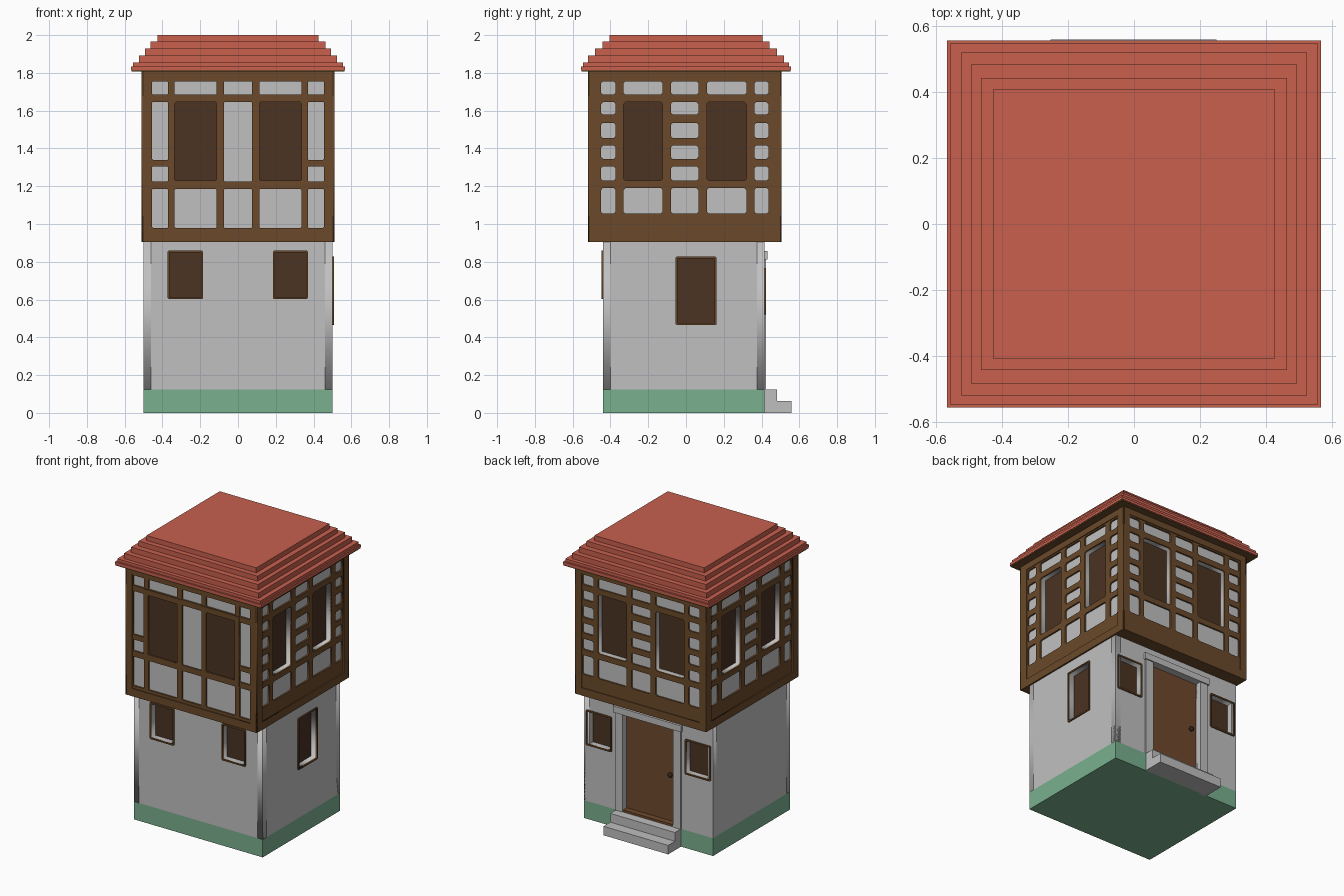
import bpy, bmesh, math
from mathutils import Matrix

if "Cube" in bpy.data.objects:
    bpy.data.objects.remove(bpy.data.objects["Cube"])


def mat(name, r, g, b):
    m = bpy.data.materials.new(name)
    m.diffuse_color = (r, g, b, 1)
    m.use_nodes = True
    m.node_tree.nodes["Principled BSDF"].inputs["Base Color"].default_value = m.diffuse_color
    return m


PLASTER = mat("pale_plaster", 0.53, 0.53, 0.53)
STONE = mat("step_stone", 0.52, 0.52, 0.52)
GREEN = mat("green_plinth", 0.195, 0.434, 0.279)
TIMBER = mat("timber_brown", 0.147, 0.068, 0.024)
PANE = mat("dark_shutter", 0.069, 0.033, 0.016)
DOOR = mat("door_brown", 0.16, 0.068, 0.026)
ROOF = mat("roof_red", 0.578, 0.117, 0.076)
KNOB = mat("knob_dark", 0.04, 0.02, 0.01)


def add(name, mesh, m):
    mesh.materials.clear()
    mesh.materials.append(m)
    ob = bpy.data.objects.new(name, mesh)
    bpy.context.collection.objects.link(ob)
    return ob


def box(name, x0, x1, y0, y1, z0, z1, m):
    bm = bmesh.new()
    mtx = Matrix.Translation(((x0 + x1) / 2, (y0 + y1) / 2, (z0 + z1) / 2)) @ \
        Matrix.Diagonal((x1 - x0, y1 - y0, z1 - z0, 1))
    bmesh.ops.create_cube(bm, size=1, matrix=mtx)
    me = bpy.data.meshes.new(name)
    bm.to_mesh(me)
    bm.free()
    return add(name, me, m)


def outline(r, c):
    """Rectangle (u0, u1, z0, z1) with corners cut by c."""
    a, b, d, e = r
    if c == 0:
        return [(a, d), (b, d), (b, e), (a, e)]
    return [(a + c, d), (b - c, d), (b, d + c), (b, e - c),
            (b - c, e), (a + c, e), (a, e - c), (a, d + c)]


TURN = {"front": 0, "right": 90, "back": 180, "left": 270}


def slab(name, side, rect, holes, dist, thick, m, cut=0, hole_cut=0):
    """Flat wall piece with openings; its outer face is dist from the centre."""
    cu = bpy.data.curves.new(name, 'CURVE')
    cu.dimensions = '2D'
    cu.fill_mode = 'BOTH'
    cu.extrude = thick / 2
    for pts in [outline(rect, cut)] + [outline(h, hole_cut) for h in holes]:
        sp = cu.splines.new('POLY')
        sp.points.add(len(pts) - 1)
        for p, (u, v) in zip(sp.points, pts):
            p.co = (u, v, 0, 1)
        sp.use_cyclic_u = True
    tmp = bpy.data.objects.new(name + "_outline", cu)
    bpy.context.collection.objects.link(tmp)
    dg = bpy.context.evaluated_depsgraph_get()
    me = bpy.data.meshes.new_from_object(tmp.evaluated_get(dg))
    bpy.data.objects.remove(tmp)
    me.transform(Matrix.Rotation(math.radians(TURN[side]), 4, 'Z') @
                 Matrix.Rotation(math.pi / 2, 4, 'X') @
                 Matrix.Translation((0, 0, dist - thick / 2)))
    return add(name, me, m)


def grow(r, k):
    return (r[0] - k, r[1] + k, r[2] - k, r[3] + k)


def flip(r):
    return (-r[1], -r[0], r[2], r[3])


# Plinth and ground floor
box("plinth", -0.5, 0.5, -0.44, 0.415, 0, 0.125, GREEN)
box("ground_floor_core", -0.46, 0.46, -0.4, 0.375, 0.12, 0.9, PANE)
front_win = [(-0.362, -0.195, 0.612, 0.85), (0.195, 0.36, 0.612, 0.85)]
right_win = [(-0.045, 0.152, 0.475, 0.818)]
back_win = [(-0.475, -0.295, 0.53, 0.757), (0.295, 0.475, 0.53, 0.757)]
door_hole = (-0.195, 0.195, 0.127, 0.815)
X, Y = (-0.5, 0.5, 0.125, 0.906), (-0.44, 0.415, 0.125, 0.906)
for side, rect, wins, extra, d in (
        ("front", X, front_win, [], 0.44), ("right", Y, right_win, [], 0.5),
        ("back", X, back_win, [door_hole], 0.415), ("left", flip(Y), [], [], 0.5)):
    slab(side + "_ground_wall", side, rect, wins + extra, d, 0.04, PLASTER)
    for i, w in enumerate(wins):
        slab(f"{side}_ground_window_frame_{i}", side, grow(w, 0.01), [w],
             d + 0.008, 0.012, TIMBER, cut=0.006)

# Doorway
box("door", -0.195, 0.195, 0.36, 0.38, 0.125, 0.815, DOOR)
box("door_sill", -0.195, 0.195, 0.37, 0.42, 0.125, 0.14, DOOR)
for s in (-1, 1):
    a, b = sorted((s * 0.195, s * 0.255))
    box("door_jamb", a, b, 0.38, 0.424, 0.125, 0.815, STONE)
box("door_lintel", -0.265, 0.265, 0.38, 0.432, 0.812, 0.857, STONE)
box("lower_step", -0.252, 0.25, 0.4, 0.558, 0, 0.063, STONE)
box("upper_step", -0.252, 0.25, 0.4, 0.483, 0.063, 0.125, STONE)
bm = bmesh.new()
bmesh.ops.create_uvsphere(bm, u_segments=12, v_segments=8, radius=0.016,
                          matrix=Matrix.Translation((-0.15, 0.39, 0.465)))
me = bpy.data.meshes.new("door_knob")
bm.to_mesh(me)
bm.free()
add("door_knob", me, KNOB)

# Upper floor: openings between timbers, by column and row
cols_x = [(-0.455, -0.37), (-0.335, -0.113), (-0.075, 0.075), (0.113, 0.335), (0.37, 0.455)]
cols_y = [(-0.45, -0.372), (-0.33, -0.124), (-0.08, 0.066), (0.11, 0.32), (0.362, 0.437)]
WIN = (1.23, 1.645)
TOP = (1.685, 1.755)
rows = [(1.58, 1.645), (1.455, 1.535), (1.345, 1.415), (1.23, 1.305)]


def openings(cols, bottom, outer_rows, middle_rows):
    wins = [cols[1] + WIN, cols[3] + WIN]
    holes = [c + r for c in cols for r in (TOP, bottom)]
    holes += [cols[i] + r for i in (0, 4) for r in outer_rows]
    holes += [cols[2] + r for r in middle_rows]
    return holes, wins


front = openings(cols_x, (0.98, 1.185), [(1.34, 1.645), (1.225, 1.305)], [(1.225, 1.645)])
back = openings(cols_x, (1.055, 1.19), rows, rows)
right = openings(cols_y, (1.055, 1.19), rows, rows)
left = tuple([flip(r) for r in part] for part in right)
UX, UY = (-0.51, 0.51, 0.906, 1.815), (-0.52, 0.505, 0.906, 1.815)
ring_x, ring_y = (-0.46, 0.46, 0.96, 1.765), (-0.458, 0.445, 0.96, 1.765)

box("upper_floor_core", -0.46, 0.46, -0.47, 0.455, 0.91, 1.81, PANE)
box("upper_floor_underside", -0.508, 0.508, -0.518, 0.503, 0.905, 0.915, TIMBER)
for side, rect, ring, (holes, wins), d in (
        ("front", UX, ring_x, front, 0.52), ("back", UX, ring_x, back, 0.505),
        ("right", UY, ring_y, right, 0.51), ("left", flip(UY), flip(ring_y), left, 0.51)):
    slab(side + "_outer_beams", side, rect, [ring], d, 0.006, TIMBER)
    slab(side + "_timber_frame", side, grow(rect, -0.006), holes + wins, d - 0.006, 0.012,
         TIMBER, hole_cut=0.004 if side == "front" else 0.01)
    slab(side + "_plaster_infill", side, grow(rect, -0.03),
         [] if side == "front" else wins, d - 0.017, 0.034, PLASTER)

# Front upper windows: shallow shutters with raised surrounds
for i, w in enumerate(front[1]):
    slab(f"front_upper_shutter_{i}", "front", grow(w, 0.005), [], 0.509, 0.008, PANE)
    slab(f"front_upper_window_surround_{i}", "front",
         (w[0] - 0.035, w[1] + 0.035, 1.19, 1.683), [w], 0.518, 0.008, TIMBER)

# Stepped roof with a brown soffit
box("roof_soffit", -0.564, 0.564, -0.552, 0.552, 1.808, 1.816, TIMBER)
for i, (x, y, z0, z1) in enumerate((
        (0.566, 0.555, 1.816, 1.835), (0.556, 0.545, 1.835, 1.855),
        (0.523, 0.518, 1.855, 1.892), (0.493, 0.482, 1.892, 1.93),
        (0.462, 0.442, 1.93, 1.965), (0.426, 0.406, 1.965, 2.0))):
    box(f"roof_tier_{i}", -x, x, -y, y, z0, z1, ROOF)
